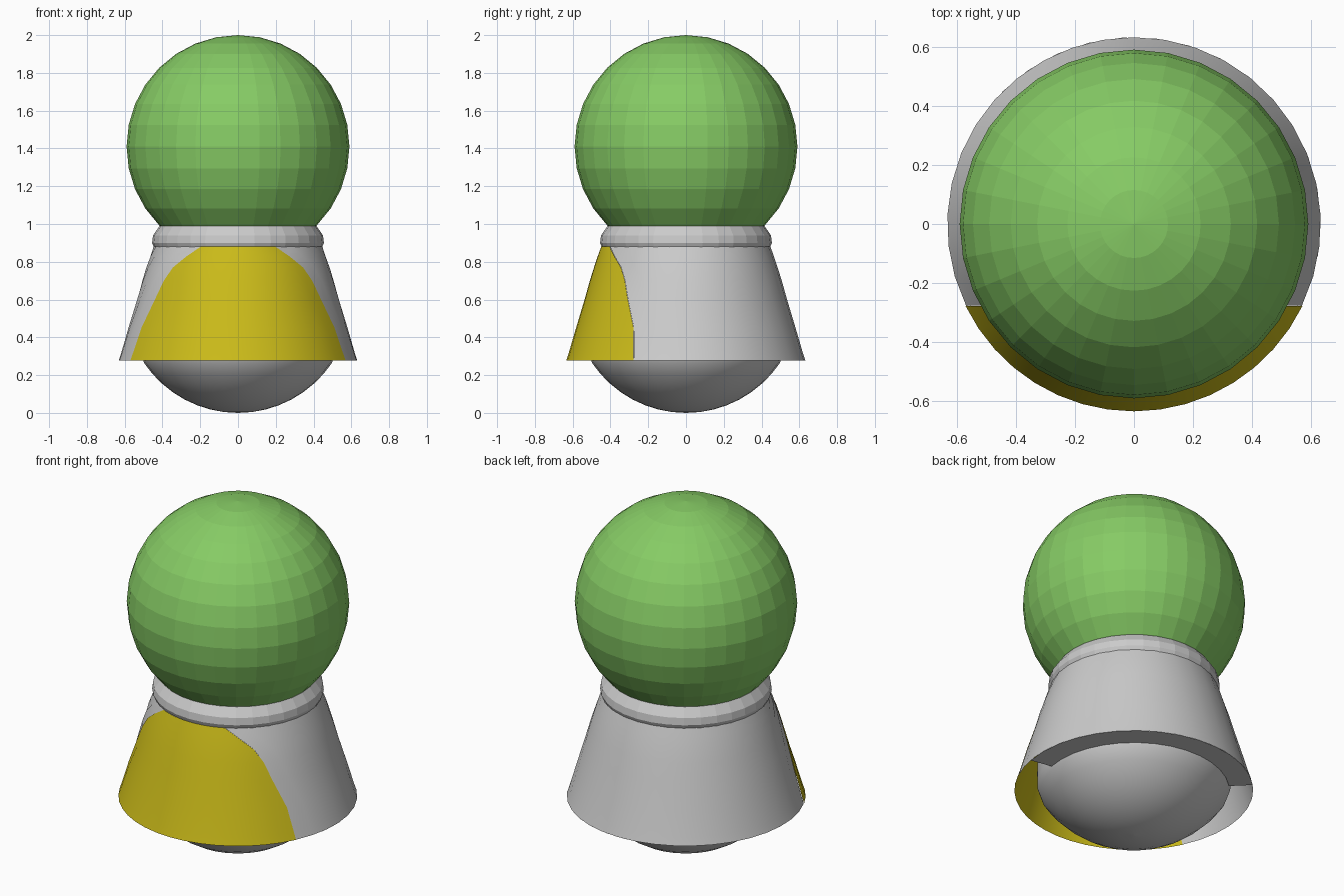
import bpy, bmesh
from math import sin, cos, radians

if "Cube" in bpy.data.objects:
    bpy.data.objects.remove(bpy.data.objects["Cube"])


def material(name, color):
    m = bpy.data.materials.new(name)
    m.diffuse_color = color
    m.use_nodes = True
    m.node_tree.nodes["Principled BSDF"].inputs["Base Color"].default_value = m.diffuse_color
    return m


def finish(bm, name, smooth_angle=None, mat=None):
    bmesh.ops.remove_doubles(bm, verts=bm.verts[:], dist=0.0001)
    me = bpy.data.meshes.new(name)
    bm.to_mesh(me)
    bm.free()
    ob = bpy.data.objects.new(name, me)
    bpy.context.collection.objects.link(ob)
    if mat:
        me.materials.append(mat)
    if smooth_angle:
        bpy.ops.object.select_all(action='DESELECT')
        ob.select_set(True)
        bpy.context.view_layer.objects.active = ob
        bpy.ops.object.shade_smooth_by_angle(angle=radians(smooth_angle))
    return ob


def sweep(bm, rows, columns):
    """Grid surface: each row is (radius, z, start angle, end angle)."""
    grid = []
    for r, z, a0, a1 in rows:
        angles = [radians(a0 + (a1 - a0) * i / columns) for i in range(columns + 1)]
        grid.append([bm.verts.new((r * cos(a), r * sin(a), z)) for a in angles])
    for low, high in zip(grid, grid[1:]):
        for i in range(columns):
            bm.faces.new((low[i], low[i + 1], high[i + 1], high[i]))


def lathe(name, profile, sides=32, smooth_angle=None, mat=None):
    bm = bmesh.new()
    sweep(bm, [(r, z, 0, 360) for r, z in profile], sides)
    return finish(bm, name, smooth_angle, mat)


green = material("green", (0.24, 0.60, 0.13, 1))
yellow = material("yellow", (0.60, 0.50, 0.01, 1))

# Faceted round head
bm = bmesh.new()
bmesh.ops.create_uvsphere(bm, u_segments=32, v_segments=16, radius=0.59)
bmesh.ops.translate(bm, verts=bm.verts[:], vec=(0, 0, 1.41))
finish(bm, "head", mat=green)

# Collar ring under the head
lathe("collar", [(0.41, 0.88), (0.445, 0.877), (0.455, 0.90), (0.45, 0.94),
                 (0.415, 0.99), (0.39, 0.99)])

# Rounded body under the robe
bottom = [(0.6 * sin(radians(a)), 0.6 - 0.6 * cos(radians(a))) for a in range(0, 57, 7)]
bottom[0] = (0.0005, 0)
lathe("body", bottom + [(0.513, 0.31), (0.515, 0.4), (0.49, 0.6), (0.45, 0.76), (0.41, 0.88)],
      smooth_angle=40)

# Robe outline: radius, height, half angle of the yellow front panel
robe = [(0.632, 0.277, 64), (0.618, 0.32, 63.5), (0.58, 0.45, 61.5), (0.535, 0.60, 55),
        (0.507, 0.70, 50.5), (0.485, 0.77, 45), (0.465, 0.83, 35.5), (0.447, 0.88, 26)]

# Grey back of the robe
bm = bmesh.new()
sweep(bm, [(r, z, -90 + a, 270 - a) for r, z, a in robe], 24)
finish(bm, "robe_back", 40)

# Closed underside at the back of the robe
bm = bmesh.new()
sweep(bm, [(0.505, 0.277, -10, 135), (0.632, 0.277, -10, 135)], 14)
finish(bm, "robe_underside")

# Yellow front panel of the robe
bm = bmesh.new()
sweep(bm, [(r + 0.002, z, -90 - a, -90 + a) for r, z, a in robe], 16)
finish(bm, "robe_front", 40, yellow)
